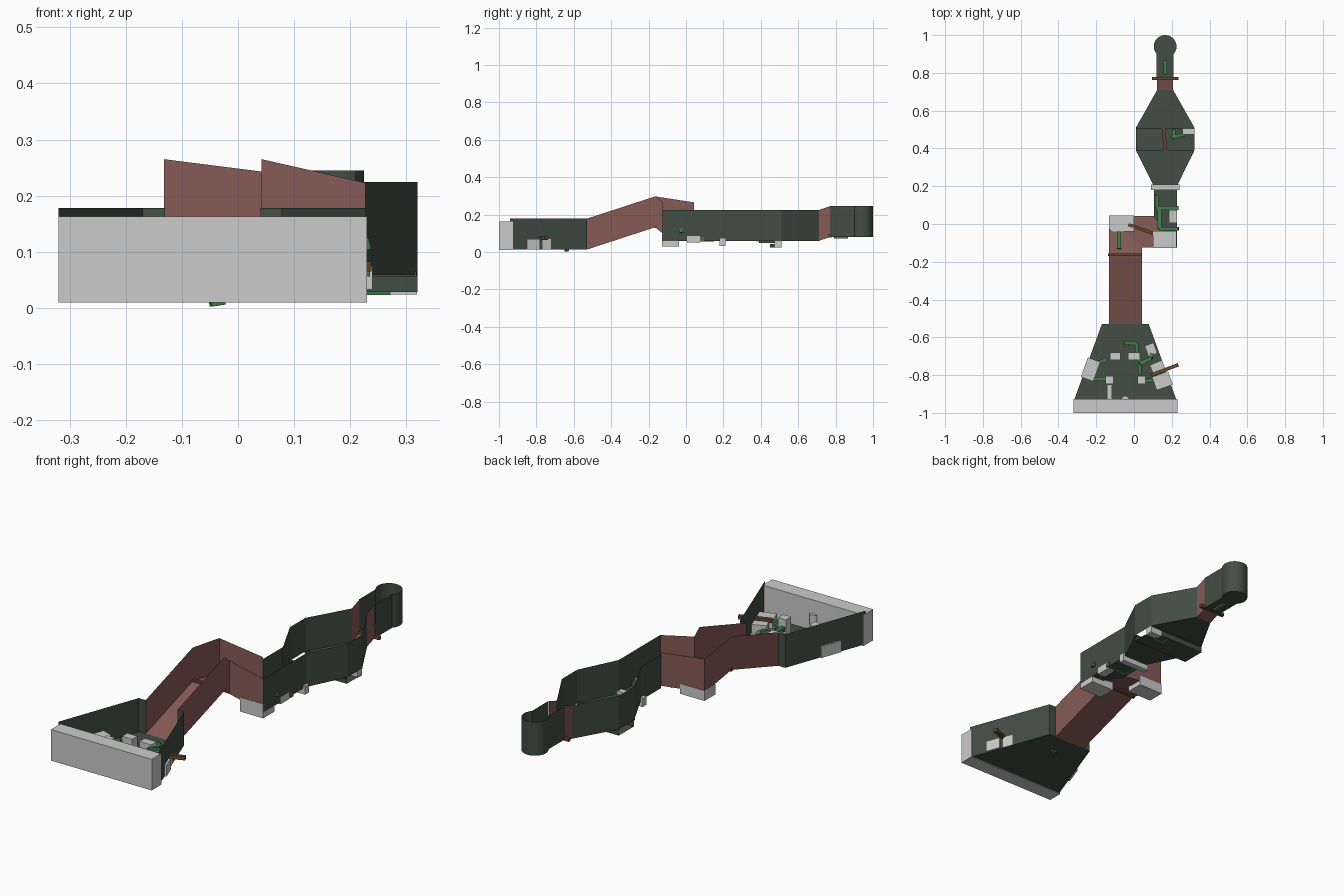
import bpy
from math import cos, sin, radians, hypot, atan2


def material(name, rgb):
    m = bpy.data.materials.new(name)
    m.diffuse_color = (*rgb, 1)
    return m


STONE = material("dark_stone", (0.055, 0.075, 0.06))
BRICK = material("red_brick", (0.24, 0.105, 0.09))
WOOD = material("brown_wood", (0.13, 0.065, 0.025))
MOSS = material("green_pipe", (0.05, 0.2, 0.065))
H = 0.165


def mesh(name, verts, faces, mat=None):
    me = bpy.data.meshes.new(name)
    me.from_pydata(verts, [], faces)
    ob = bpy.data.objects.new(name, me)
    bpy.context.collection.objects.link(ob)
    if mat:
        me.materials.append(mat)
    return ob


def wall(name, path, mat, h=H):
    """Sheet wall standing on a floor path."""
    n = len(path)
    verts = list(path) + [(x, y, z + h) for x, y, z in path]
    return mesh(name, verts, [(i, i + 1, n + i + 1, n + i) for i in range(n - 1)], mat)


def channel(name, left, right, mat, skip=()):
    """Open-topped passage: floor between two paths, a wall along each."""
    n = len(left)
    mesh(name + "_floor", left + right,
         [(i, n + i, n + i + 1, i + 1) for i in range(n - 1) if i not in skip], mat)
    wall(name + "_left_wall", left, mat)
    wall(name + "_right_wall", right[::-1], mat)


def box(name, x, y, z, sx, sy, sz, mat=None, rot=0):
    bpy.ops.mesh.primitive_cube_add(size=1, location=(x, y, z), rotation=(0, 0, radians(rot)))
    ob = bpy.context.object
    ob.name = name
    ob.scale = (sx, sy, sz)
    if mat:
        ob.data.materials.append(mat)
    return ob


def beam(name, a, b, w, mat):
    """Square bar between two points."""
    d = [q - p for p, q in zip(a, b)]
    flat = hypot(d[0], d[1])
    ob = box(name, *[(p + q) / 2 for p, q in zip(a, b)], hypot(flat, d[2]), w, w, mat)
    ob.rotation_euler = (0, -atan2(d[2], flat), atan2(d[1], d[0]))
    return ob


def pipe(name, pts, w=0.02):
    for a, b in zip(pts, pts[1:]):
        beam(name, a, b, w, MOSS)


# entrance block and front room
box("entrance_block", -0.045, -0.963, 0.086, 0.55, 0.074, 0.153)
channel("front_room", [(-0.32, -0.94, 0.013), (-0.17, -0.53, 0.013)],
        [(0.228, -0.94, 0.013), (0.078, -0.53, 0.013)], STONE)
for s, x0, x1 in (("left", -0.17, -0.13), ("right", 0.04, 0.078)):
    wall("front_room_end_" + s, [(x0, -0.53, 0.013), (x1, -0.53, 0.013)], STONE)

# red ramp climbing to the bend, then falling to the right
channel("ramp",
        [(-0.132, -0.53, 0.013), (-0.132, -0.165, 0.132), (-0.132, 0.043, 0.1), (0.105, 0.043, 0.07)],
        [(0.042, -0.53, 0.013), (0.042, -0.165, 0.132), (0.042, -0.125, 0.1), (0.227, -0.125, 0.058)], BRICK)

# passage and widened middle room with a sunken trench
channel("middle_room",
        [(0.105, 0.043, 0.059), (0.105, 0.2, 0.059), (0.01, 0.39, 0.059), (0.01, 0.51, 0.059), (0.123, 0.71, 0.059)],
        [(0.227, -0.125, 0.059), (0.227, 0.2, 0.059), (0.32, 0.39, 0.059), (0.32, 0.51, 0.059), (0.207, 0.71, 0.059)],
        STONE, skip=(2,))
prof = [(0.39, 0.059), (0.39, 0.028), (0.51, 0.028), (0.51, 0.059)]
mesh("trench", [(x, y, z) for x in (0.01, 0.32) for y, z in prof],
     [(i, i + 4, i + 5, i + 1) for i in range(3)], STONE)
for y in (0.385, 0.508):
    box("trench_edge", 0.165, y, 0.06, 0.306, 0.012, 0.01, STONE)
box("doorway_sill", 0.165, 0.195, 0.054, 0.15, 0.03, 0.042)

# red step up and far passage
channel("step", [(0.123, 0.71, 0.059), (0.123, 0.77, 0.08)],
        [(0.207, 0.71, 0.059), (0.207, 0.77, 0.08)], BRICK)
channel("far_passage", [(0.12, 0.77, 0.08), (0.12, 0.9, 0.08)],
        [(0.21, 0.77, 0.08), (0.21, 0.9, 0.08)], STONE)

# round end chamber, open towards the passage
arc = [(0.165 + 0.06 * cos(radians(a)), 0.94 + 0.06 * sin(radians(a)), 0.08)
       for a in [-42 + 264 * i / 26 for i in range(27)]]
wall("round_chamber_wall", arc, STONE)
mesh("round_chamber_floor", arc, [tuple(range(27))], STONE)

# grey blocks in the bend corners
box("bend_block_left", -0.066, 0.003, 0.085, 0.134, 0.086, 0.05)
box("bend_block_right", 0.163, -0.082, 0.065, 0.126, 0.09, 0.07)
box("passage_block", 0.207, 0.04, 0.067, 0.042, 0.07, 0.035)
box("trench_block", 0.288, 0.492, 0.042, 0.062, 0.037, 0.036)

# grey blocks in the front room: x, y, width, depth, height, rotation
for x, y, w, d, h, r in [
        (-0.23, -0.77, 0.07, 0.11, 0.055, -20), (-0.10, -0.70, 0.055, 0.04, 0.06, 0),
        (0.0, -0.70, 0.065, 0.04, 0.06, 0), (0.09, -0.665, 0.05, 0.06, 0.035, 20),
        (0.125, -0.757, 0.07, 0.05, 0.055, 22), (0.15, -0.83, 0.09, 0.075, 0.055, 20),
        (0.04, -0.825, 0.042, 0.042, 0.08, 0), (-0.13, -0.825, 0.042, 0.042, 0.09, 0),
        (-0.13, -0.89, 0.026, 0.08, 0.06, 0)]:
    box("rubble_block", x, y, 0.014 + h / 2, w, d, h, None, r)
bpy.ops.mesh.primitive_cylinder_add(vertices=24, radius=0.02, depth=0.08, location=(-0.047, -0.93, 0.055))
bpy.context.object.name = "entrance_post"

# wooden bars
for a, b, w in [((0.09, -0.80, 0.074), (0.235, -0.745, 0.074), 0.018),
                ((-0.137, -0.162, 0.135), (0.043, -0.162, 0.135), 0.014),
                ((-0.03, -0.003, 0.105), (0.11, -0.052, 0.085), 0.018),
                ((0.155, 0.51, 0.058), (0.168, 0.39, 0.058), 0.018),
                ((0.095, 0.771, 0.085), (0.235, 0.771, 0.085), 0.016)]:
    beam("wooden_bar", a, b, w, WOOD)

# green pipes
for pts in [
        [(-0.05, -0.63, 0.03), (0.015, -0.63, 0.03), (0.015, -0.68, 0.03)],
        [(0.03, -0.70, 0.05), (0.03, -0.80, 0.05)],
        [(0.03, -0.74, 0.06), (0.09, -0.71, 0.05), (0.10, -0.64, 0.02)],
        [(-0.215, -0.82, 0.045), (-0.15, -0.82, 0.045)],
        [(0.06, -0.83, 0.05), (0.13, -0.825, 0.05), (0.13, -0.79, 0.05)],
        [(-0.19, -0.735, 0.04), (-0.14, -0.715, 0.04)],
        [(-0.05, -0.64, 0.012), (-0.025, -0.635, 0.016)],
        [(-0.08, -0.13, 0.13), (-0.08, -0.04, 0.118)],
        [(0.10, -0.05, 0.085), (0.185, -0.08, 0.08)],
        [(0.12, 0.15, 0.066), (0.12, 0.085, 0.066), (0.235, 0.085, 0.066)],
        [(0.135, 0.08, 0.066), (0.135, -0.025, 0.09), (0.235, -0.025, 0.115)],
        [(0.165, 0.865, 0.082), (0.165, 0.79, 0.082)],
        [(0.20, 0.46, 0.033), (0.27, 0.475, 0.033)],
        [(0.21, 0.50, 0.033), (0.21, 0.46, 0.033)]]:
    pipe("green_pipe", pts)
